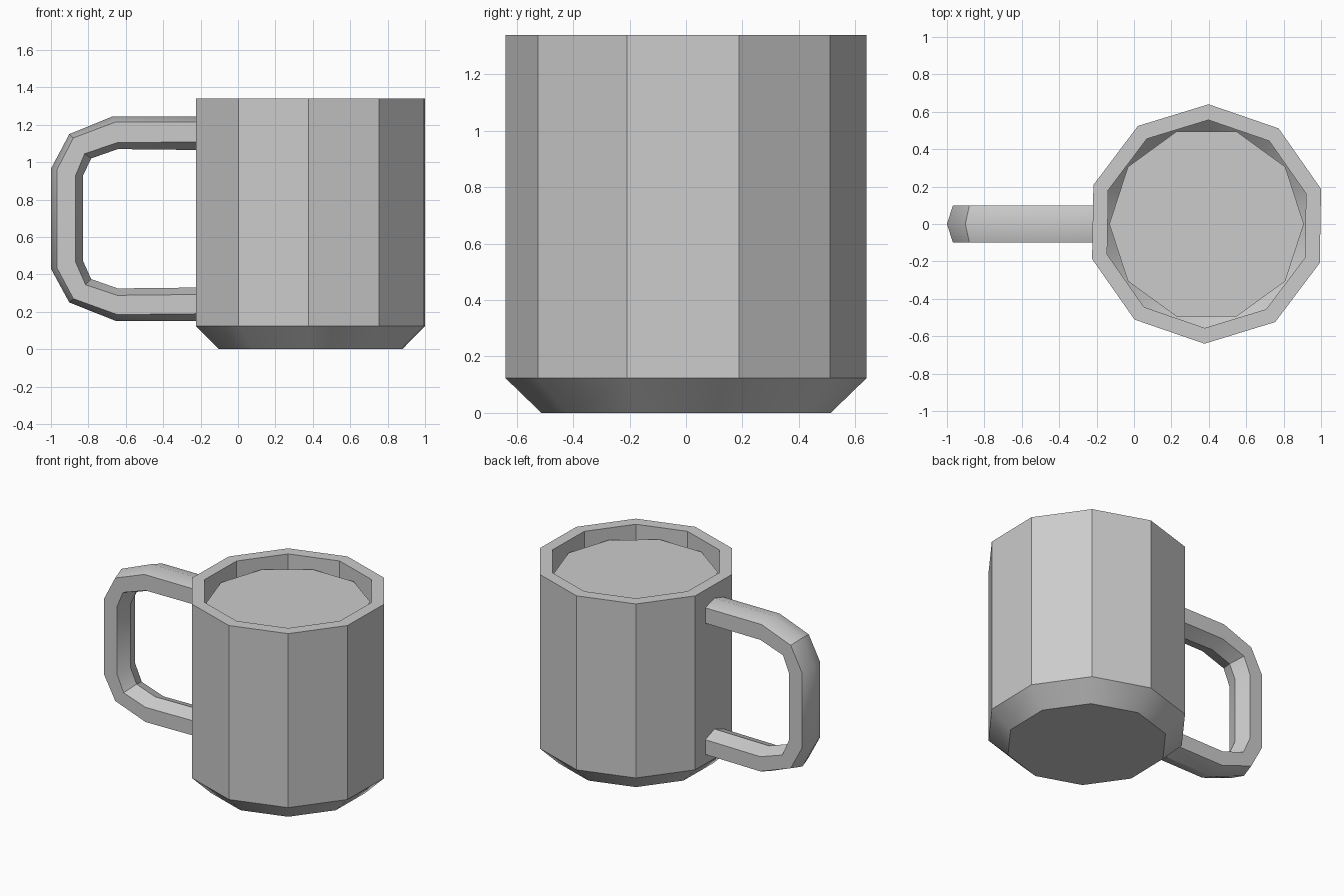
import bpy, bmesh, math

if "Cube" in bpy.data.objects:
    bpy.data.objects.remove(bpy.data.objects["Cube"])

CX, N = 0.388, 10          # mug axis position and number of sides


def make_object(name, verts, faces, angle):
    mesh = bpy.data.meshes.new(name)
    mesh.from_pydata(verts, [], faces)
    bm = bmesh.new()
    bm.from_mesh(mesh)
    bmesh.ops.recalc_face_normals(bm, faces=bm.faces)
    bm.to_mesh(mesh)
    bm.free()
    ob = bpy.data.objects.new(name, mesh)
    bpy.context.collection.objects.link(ob)
    bpy.ops.object.select_all(action='DESELECT')
    bpy.context.view_layer.objects.active = ob
    ob.select_set(True)
    bpy.ops.object.shade_smooth_by_angle(angle=math.radians(angle))
    return ob


def loft(name, rings, angle):
    """Bridge equal-sized rings of points and cap both ends."""
    n = len(rings[0])
    verts = [p for r in rings for p in r]
    faces = [(i * n + j, i * n + (j + 1) % n, (i + 1) * n + (j + 1) % n, (i + 1) * n + j)
             for i in range(len(rings) - 1) for j in range(n)]
    faces += [tuple(range(n)), tuple(range(len(verts) - n, len(verts)))]
    return make_object(name, verts, faces, angle)


def ring(radius, z, turn):
    return [(CX + radius * math.cos(math.radians(turn) + k * math.tau / N),
             radius * math.sin(math.radians(turn) + k * math.tau / N), z) for k in range(N)]


# Cup: outside from the base up, over the rim, down to the inner floor
cup_profile = [(0.513, 0), (0.64, 0.123), (0.64, 1.34), (0.556, 1.34),
               (0.556, 0.16), (0.48, 0.08)]
loft("cup", [ring(r, z, 17) for r, z in cup_profile], 30)

# Drink surface just below the rim
make_object("drink_surface", ring(0.52, 1.26, 0), [tuple(range(N))], 30)

# Handle: six-sided section along a bent path, as (x, z) lines
outer_ridge = [(-.2, 1.245), (-.67, 1.245), (-.902, 1.15), (-1, .965),
               (-1, .43), (-.902, .25), (-.65, .15), (-.2, .15)]
outer_edge = [(-.2, 1.215), (-.655, 1.215), (-.88, 1.13), (-.968, .96),
              (-.968, .435), (-.88, .27), (-.645, .185), (-.2, .19)]
inner_edge = [(-.2, 1.108), (-.645, 1.105), (-.82, 1.045), (-.868, .93),
              (-.868, .465), (-.815, .345), (-.645, .288), (-.2, .293)]
inner_ridge = [(-.2, 1.065), (-.643, 1.07), (-.785, 1.02), (-.83, .925),
               (-.83, .475), (-.785, .375), (-.643, .325), (-.2, .33)]
W = 0.1
sections = []
for a, b, c, d in zip(outer_ridge, outer_edge, inner_edge, inner_ridge):
    sections.append([(a[0], 0, a[1]), (b[0], W, b[1]), (c[0], W, c[1]),
                     (d[0], 0, d[1]), (c[0], -W, c[1]), (b[0], -W, b[1])])
loft("handle", sections, 37)
